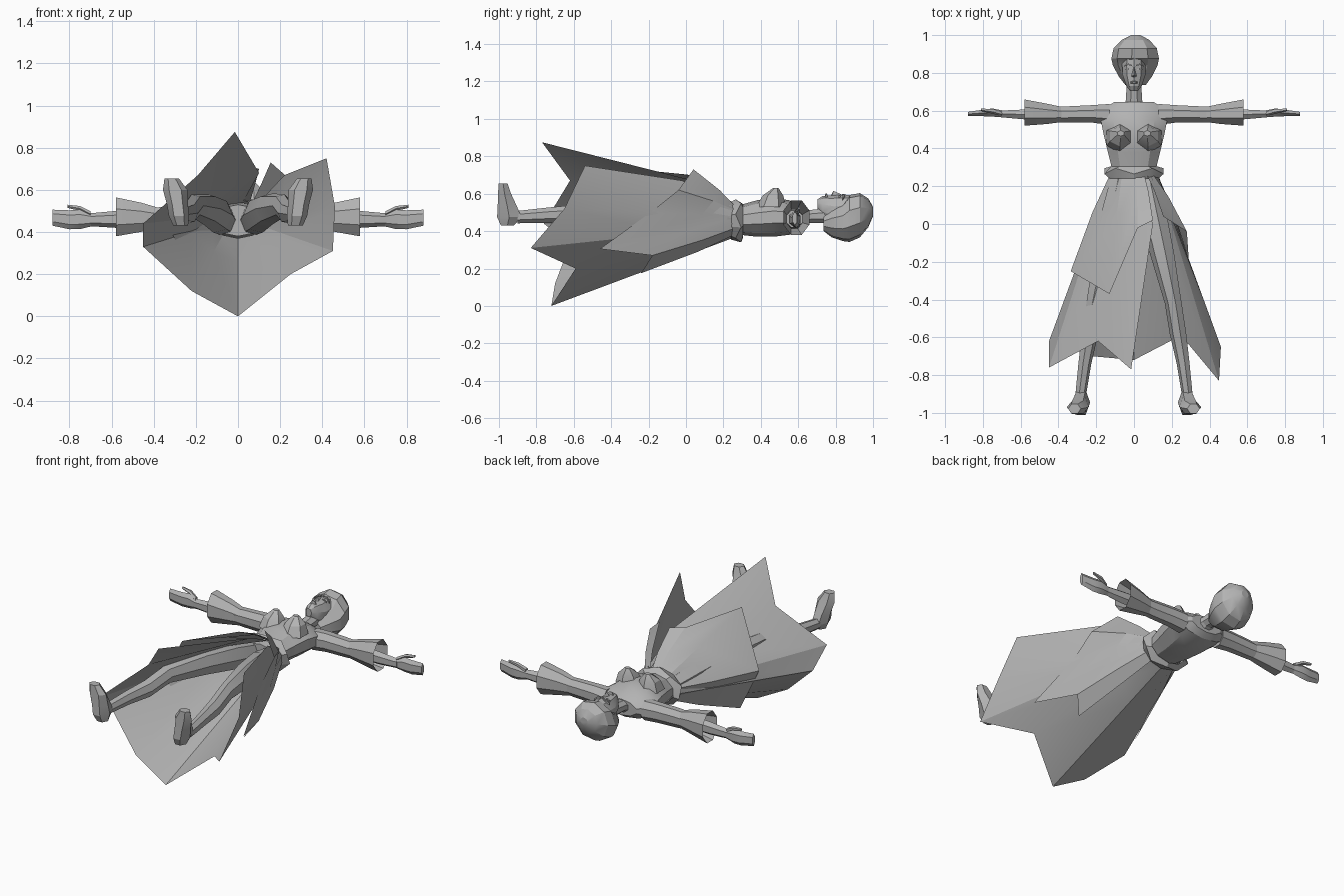
import bpy, bmesh, math
from mathutils import Vector

grey = bpy.data.materials.new("plain grey")
grey.diffuse_color = (0.45, 0.45, 0.45, 1)


def make(name, verts, faces, closed=True, angle=25):
    """Mesh object with one material and sharp low-poly edges."""
    me = bpy.data.meshes.new(name)
    me.from_pydata([tuple(v) for v in verts], [], faces)
    bm = bmesh.new()
    bm.from_mesh(me)
    if closed:
        bmesh.ops.recalc_face_normals(bm, faces=bm.faces)
    bm.to_mesh(me)
    bm.free()
    ob = bpy.data.objects.new(name, me)
    bpy.context.collection.objects.link(ob)
    me.materials.append(grey)
    bpy.ops.object.select_all(action='DESELECT')
    ob.select_set(True)
    bpy.context.view_layer.objects.active = ob
    bpy.ops.object.shade_smooth_by_angle(angle=math.radians(angle))
    return ob


def loft(name, rings, axis, n=8, caps=(True, True), side=1, turn=0.5):
    """Rings are (x, y, z, r1, r2): centre and radii across the axis."""
    verts, faces = [], []
    a, b = [i for i in range(3) if i != axis]
    for r in rings:
        for k in range(n):
            t = (k + turn) * math.tau / n
            p = list(r[:3])
            p[a] += r[3] * math.cos(t)
            p[b] += r[4] * math.sin(t)
            p[0] *= side
            verts.append(p)
    for i in range(len(rings) - 1):
        for k in range(n):
            j = (k + 1) % n
            faces.append((i*n + k, i*n + j, i*n + n + j, i*n + n + k))
    if caps[0]:
        faces.append(tuple(range(n)))
    if caps[1]:
        faces.append(tuple(range(len(verts) - n, len(verts))))
    return make(name, verts, faces)


def body_rings(rows, x=0):
    """Rows (y, half width, back z, front z) to rings along y."""
    return [(x, y, (lo + hi) / 2, w, (hi - lo) / 2) for y, w, lo, hi in rows]


def waist(angle, y=0.27, rx=0.125, rz=0.085):
    """Point on the waistline; 0 is the front, positive to +x."""
    t = math.radians(angle)
    return Vector((rx * math.sin(t), y, 0.455 + rz * math.cos(t)))


def cloth(name, angles, hem, bend, bulge=0.0, edges=()):
    """Sheet from waistline to pointed hem, with one row of bend points."""
    top = [waist(a) for a in angles]
    low = [Vector(p) for p in hem]
    mid = []
    for p, q in zip(top, low):
        m = p.lerp(q, bend)
        out = Vector((m.x, 0, m.z - 0.455))
        mid.append(m + out.normalized() * bulge)
    for i, p in edges:
        mid[i] = Vector(p)
    n = len(top)
    faces = []
    for r in range(2):
        for k in range(n - 1):
            faces.append((r*n + k, r*n + n + k, r*n + n + k + 1, r*n + k + 1))
    return make(name, top + mid + low, faces, closed=False, angle=20)


# Torso, bust and neck
loft("torso", body_rings([
    (0.22, 0.12, 0.38, 0.53), (0.29, 0.122, 0.38, 0.54), (0.38, 0.145, 0.37, 0.565),
    (0.47, 0.168, 0.37, 0.58), (0.55, 0.185, 0.38, 0.565), (0.61, 0.175, 0.39, 0.535),
    (0.645, 0.11, 0.415, 0.515)]), 1, 10)
for s in (1, -1):
    loft("bust", [(0.075, 0.455, 0.53, 0.08, 0.08), (0.075, 0.465, 0.59, 0.06, 0.055),
                  (0.07, 0.48, 0.63, 0.02, 0.015)], 2, 6, side=s)
loft("neck", body_rings([(0.62, 0.06, 0.42, 0.51), (0.66, 0.045, 0.44, 0.515),
                         (0.78, 0.043, 0.44, 0.53)]), 1, 8)

# Head, hair and facial features
loft("face", body_rings([
    (0.703, 0.02, 0.52, 0.57), (0.73, 0.043, 0.46, 0.588), (0.79, 0.064, 0.42, 0.592),
    (0.85, 0.066, 0.42, 0.595), (0.9, 0.055, 0.45, 0.59)]), 1, 10)
loft("hair", body_rings([
    (0.735, 0.055, 0.40, 0.48), (0.78, 0.09, 0.365, 0.52), (0.84, 0.122, 0.345, 0.55),
    (0.875, 0.13, 0.34, 0.595), (0.93, 0.118, 0.365, 0.605), (0.975, 0.075, 0.42, 0.575),
    (1.0, 0.025, 0.48, 0.53)], 0.01), 1, 9)
make("nose", [(0, 0.835, 0.595), (-0.014, 0.783, 0.59), (0.014, 0.783, 0.59),
              (0, 0.787, 0.615), (0, 0.775, 0.59)],
     [(0, 1, 3), (0, 3, 2), (1, 4, 3), (4, 2, 3), (0, 2, 4, 1)])
loft("lips", [(0, 0.75, 0.582, 0.022, 0.009), (0, 0.75, 0.6, 0.012, 0.004)], 2, 6)
for s in (1, -1):
    loft("brow", [(0.008, 0.838, 0.593, 0.005, 0.008), (0.03, 0.846, 0.59, 0.006, 0.008),
                  (0.054, 0.836, 0.57, 0.004, 0.008)], 0, 4, side=s)
    loft("eye", [(0.016, 0.818, 0.588, 0.003, 0.004), (0.03, 0.82, 0.586, 0.007, 0.005),
                 (0.046, 0.818, 0.575, 0.003, 0.004)], 0, 4, side=s)

# Arms with flared sleeves, hands and thumbs
for s in (1, -1):
    loft("upper_arm", [(0.13, 0.58, 0.46, 0.06, 0.065), (0.22, 0.583, 0.465, 0.05, 0.062),
                       (0.36, 0.58, 0.465, 0.046, 0.058), (0.46, 0.58, 0.465, 0.047, 0.05)],
         0, 8, side=s)
    loft("sleeve", [(0.38, 0.58, 0.465, 0.043, 0.055), (0.46, 0.583, 0.47, 0.058, 0.075),
                    (0.58, 0.59, 0.472, 0.075, 0.1)], 0, 8, caps=(False, False), side=s)
    loft("forearm", [(0.42, 0.58, 0.465, 0.035, 0.042), (0.58, 0.58, 0.46, 0.03, 0.04),
                     (0.71, 0.583, 0.458, 0.02, 0.03)], 0, 6, side=s)
    loft("hand", [(0.69, 0.583, 0.458, 0.02, 0.03), (0.75, 0.59, 0.46, 0.025, 0.046),
                  (0.8, 0.588, 0.458, 0.02, 0.045), (0.88, 0.582, 0.468, 0.013, 0.038)],
         0, 6, side=s)
    loft("thumb", [(0.7, 0.585, 0.485, 0.014, 0.014), (0.75, 0.598, 0.512, 0.014, 0.012),
                   (0.81, 0.605, 0.522, 0.007, 0.008)], 0, 5, side=s)

# Legs and feet
for s in (1, -1):
    loft("leg", [(0.07, 0.24, 0.455, 0.06, 0.07), (0.1, 0.08, 0.48, 0.075, 0.085),
                 (0.15, -0.15, 0.51, 0.068, 0.075), (0.21, -0.42, 0.525, 0.047, 0.055),
                 (0.235, -0.58, 0.49, 0.046, 0.052), (0.262, -0.74, 0.485, 0.036, 0.042),
                 (0.283, -0.9, 0.475, 0.03, 0.034)], 1, 7, side=s)
    loft("foot", [(0.272, -0.955, 0.43, 0.035, 0.04), (0.28, -0.945, 0.475, 0.048, 0.075),
                  (0.287, -0.955, 0.53, 0.05, 0.06), (0.298, -0.97, 0.6, 0.058, 0.04),
                  (0.315, -0.978, 0.655, 0.034, 0.028)], 2, 6, side=s, turn=0)

# Long underskirt, open at the front over one leg
cloth("underskirt", [10, -30, -75, -105, -145, -180, -215, -250, -280, -320],
      [(-0.015, -0.77, 0.875), (-0.19, -0.62, 0.67), (-0.45, -0.76, 0.44),
       (-0.45, -0.62, 0.33), (-0.22, -0.7, 0.12), (0, -0.72, 0), (0.25, -0.59, 0.2),
       (0.45, -0.83, 0.31), (0.46, -0.65, 0.52), (0.42, -0.54, 0.75)],
      0.3, 0.0, [(0, (0.1, 0.0, 0.68)), (9, (0.22, -0.02, 0.67))])

# Short overskirt panels with pointed corners
cloth("overskirt_left", [25, 5, -30, -80, -145],
      [(0.1, 0.02, 0.70), (0.02, -0.02, 0.705), (-0.13, -0.37, 0.74),
       (-0.335, -0.25, 0.44), (-0.21, -0.24, 0.175)], 0.4, 0.012)
cloth("overskirt_right", [30, 50, 75, 95, 115, 145],
      [(0.155, 0.04, 0.73), (0.28, -0.04, 0.62), (0.29, -0.19, 0.5),
       (0.36, -0.46, 0.305), (0.27, -0.18, 0.27), (0.21, -0.24, 0.175)], 0.4, 0.014)

# Flared peplum at the waist
count = 10
ring = [waist(360 * k / count, 0.305, 0.128, 0.09) for k in range(count)]
ring += [waist(360 * k / count, 0.265 + 0.03 * (k % 2), 0.165, 0.115) for k in range(count)]
ring += [waist(360 * k / count, 0.24, 0.135, 0.1) for k in range(count)]
make("peplum", ring, [(r*count + k, r*count + (k + 1) % count,
                       (r + 1)*count + (k + 1) % count, (r + 1)*count + k)
                      for r in range(2) for k in range(count)])
